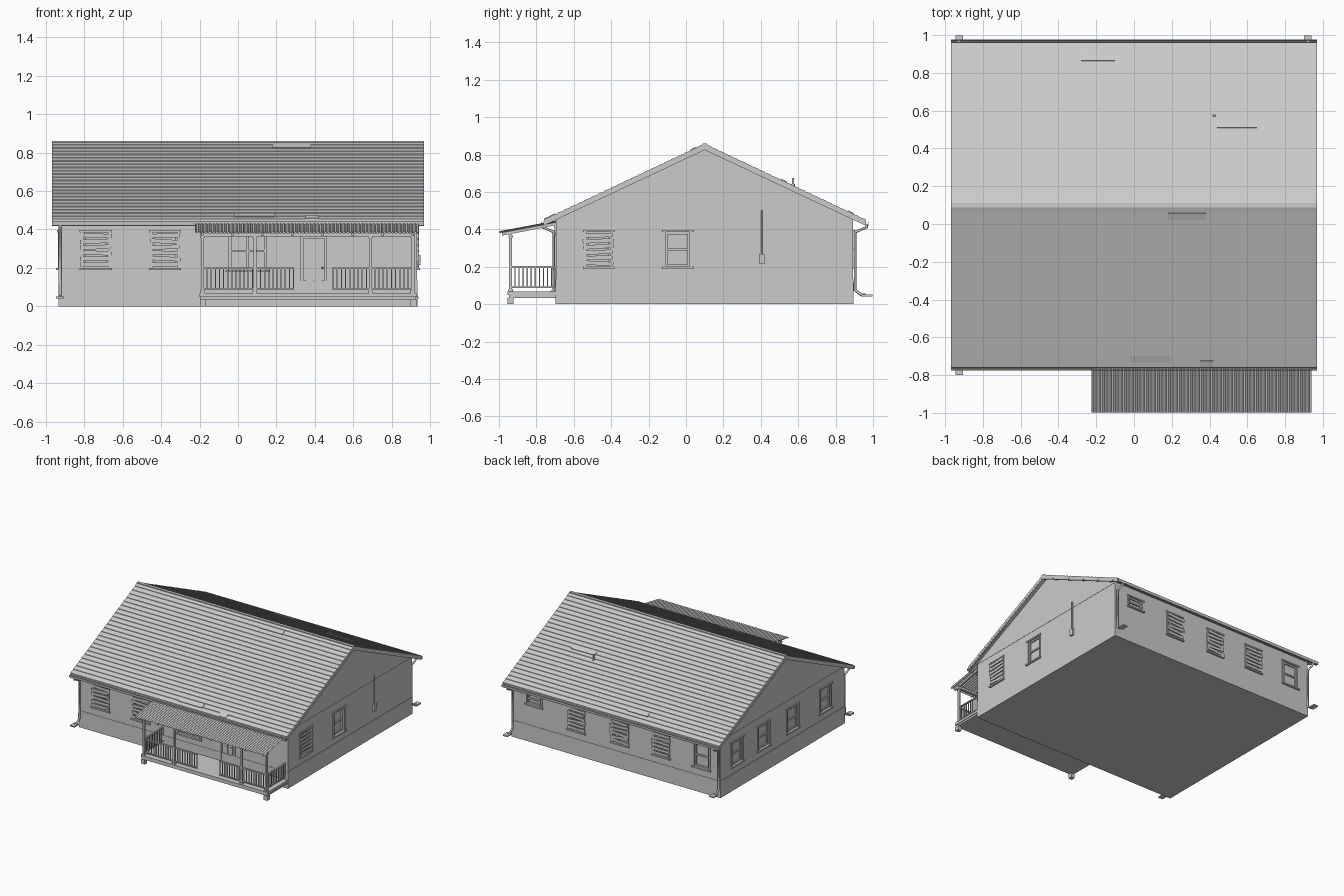
import bpy, bmesh, math, random
from mathutils import Matrix, Vector

if "Cube" in bpy.data.objects:
    bpy.data.objects.remove(bpy.data.objects["Cube"])

random.seed(4)
X, YF, YB = 0.932, -0.695, 0.893      # wall planes
RY, RZ, EAVE, SLOPE = 0.10, 0.858, 0.86, 0.472


def finish(name, bm):
    bmesh.ops.recalc_face_normals(bm, faces=bm.faces)
    me = bpy.data.meshes.new(name)
    bm.to_mesh(me)
    bm.free()
    ob = bpy.data.objects.new(name, me)
    bpy.context.collection.objects.link(ob)
    return ob


def add(bm, lo, hi, M=Matrix(), roll=0.0):
    """Box between two corners, optionally rolled about its local y, placed by M."""
    lo, hi = Vector(lo), Vector(hi)
    bmesh.ops.create_cube(bm, size=1, matrix=M @ Matrix.Translation((lo + hi) / 2)
                          @ Matrix.Rotation(roll, 4, 'Y') @ Matrix.Diagonal((*(hi - lo), 1)))


def boxes(name, items):
    bm = bmesh.new()
    for lo, hi in items:
        add(bm, lo, hi)
    return finish(name, bm)


def prism(name, pts, x0, x1):
    """Extrude a (y, z) outline along x."""
    bm = bmesh.new()
    f = bm.faces.new([bm.verts.new((x0, y, z)) for y, z in pts])
    r = bmesh.ops.extrude_face_region(bm, geom=[f])
    bmesh.ops.translate(bm, vec=(x1 - x0, 0, 0),
                        verts=[v for v in r['geom'] if isinstance(v, bmesh.types.BMVert)])
    return finish(name, bm)


def tube(name, pts, r, sides=2):
    cu = bpy.data.curves.new(name, 'CURVE')
    cu.dimensions, cu.bevel_depth, cu.bevel_resolution, cu.use_fill_caps = '3D', r, sides, True
    sp = cu.splines.new('POLY')
    sp.points.add(len(pts) - 1)
    for p, q in zip(sp.points, pts):
        p.co = (*q, 1)
    ob = bpy.data.objects.new(name, cu)
    bpy.context.collection.objects.link(ob)
    return ob


def frame(u, out, origin):
    M = Matrix.Identity(4)
    for i, v in enumerate((u, out, (0, 0, 1), origin)):
        M.col[i][:3] = v
    return M


def roof_z(y):
    return RZ - SLOPE * abs(y - RY)


# wall frames: local x runs along the wall, local y points outward
SIDE = {'front': frame((1, 0, 0), (0, -1, 0), (0, YF, 0)),
        'back': frame((1, 0, 0), (0, 1, 0), (0, YB, 0)),
        'left': frame((0, 1, 0), (-1, 0, 0), (-X, 0, 0)),
        'right': frame((0, 1, 0), (1, 0, 0), (X, 0, 0))}

# side, centre, half width, bottom, top, boarded up
WINDOWS = [('front', -.74, .068, .20, .385, True), ('front', -.38, .068, .20, .385, True),
           ('front', .05, .10, .19, .385, False),
           ('right', -.467, .068, .20, .385, True), ('right', -.045, .068, .20, .385, False),
           ('back', -.765, .068, .20, .385, False), ('back', -.405, .068, .20, .385, True),
           ('back', -.035, .068, .20, .385, True), ('back', .355, .068, .20, .385, True),
           ('back', .735, .065, .305, .385, False)]
WINDOWS += [('left', c, .068, .20, .385, False) for c in (.68, .34, -.03, -.45)]

# house body with gables, and recesses cut for openings
body = prism('house_walls', [(YF, 0), (YB, 0), (YB, roof_z(YB) - .022), (RY, RZ - .022),
                             (YF, roof_z(YF) - .022)], -X, X)
bm = bmesh.new()
for side, c, w, z0, z1, _ in WINDOWS:
    add(bm, (c - w, -.025, z0), (c + w, .02, z1), SIDE[side])
add(bm, (.34, -.02, .07), (.45, .02, .355), SIDE['front'])
cutter = finish('opening_cutter', bm)
cutter.hide_render = True
cutter.hide_set(True)
mod = body.modifiers.new('openings', 'BOOLEAN')
mod.object, mod.operation, mod.solver = cutter, 'DIFFERENCE', 'EXACT'

# foundation band and gable seam boards
boxes('foundation_band', [((-X - .003, YF - .003, 0), (X + .003, YB + .003, .135))])
boxes('gable_seam', [((s * X - .002, YF, .455), (s * X + .002, YB, .459)) for s in (-1, 1)])

# windows: casing, sash rails, glass and boards
for i, (side, c, w, z0, z1, boarded) in enumerate(WINDOWS):
    M, bm = SIDE[side], bmesh.new()
    add(bm, (c - w - .016, -.01, z1), (c + w + .016, .010, z1 + .011), M)
    add(bm, (c - w - .016, -.01, z0 - .011), (c + w + .016, .014, z0), M)
    for s in (-1, 1):
        u = c + s * (w + .003)
        add(bm, (u - .007, -.015, z0), (u + .007, .006, z1), M)
        u = c + s * (w - .009)
        add(bm, (u - .006, -.022, z0), (u + .006, -.004, z1), M)
    zm = (z0 + z1) / 2
    for z in (z0 + .006, zm, z1 - .006):
        add(bm, (c - w, -.022, z - .006), (c + w, -.004, z + .006), M)
    if w > .09:
        add(bm, (c - .006, -.022, z0), (c + .006, -.004, z1), M)
    finish('window_frame_%d' % i, bm)
    bm = bmesh.new()
    add(bm, (c - w, -.017, z0), (c + w, -.014, z1), M)
    finish('window_glass_%d' % i, bm)
    if boarded:
        bm = bmesh.new()
        for k in range(6):
            z = z0 + .018 + k * .030
            a, b = random.uniform(-.012, .006), random.uniform(-.006, .012)
            add(bm, (c - w - .006 + a, .006, z - .011), (c + w + .006 + b, .011, z + .011),
                M, random.uniform(-.07, .07))
        finish('window_boards_%d' % i, bm)

# front door
boxes('door', [((.34, YF + .008, .07), (.45, YF + .016, .355))])
boxes('door_panels', [((.355 + .043 * i, YF + .004, a), (.392 + .043 * i, YF + .010, b))
                      for i in (0, 1) for a, b in ((.09, .19), (.21, .335))])
boxes('door_frame', [((.326, YF - .008, .07), (.341, YF + .01, .367)),
                     ((.449, YF - .008, .07), (.464, YF + .01, .367)),
                     ((.326, YF - .008, .354), (.464, YF + .01, .367))])
bm = bmesh.new()
bmesh.ops.create_icosphere(bm, subdivisions=2, radius=.006, matrix=Matrix.Translation((.44, YF, .20)))
finish('door_knob', bm)

# shingled roof: stepped courses over a sloping underside
N, half = 24, []
for k in range(N):                       # eave to ridge, distances from ridge
    d0, d1 = EAVE * (1 - k / N), EAVE * (1 - (k + 1) / N)
    half += [(d0, RZ - SLOPE * d0 + .002), (d1, RZ - SLOPE * d1 - .002)]
half[-1] = (0, RZ)
outline = [(RY - d, z) for d, z in half] + [(RY + d, z) for d, z in reversed(half[:-1])]
outline += [(RY + EAVE, RZ - SLOPE * EAVE - .022), (RY, RZ - .026), (RY - EAVE, RZ - SLOPE * EAVE - .022)]
prism('shingle_roof', outline, -.968, .968)
boxes('ridge_cap', [((-.968, RY - .012, RZ - .007), (.968, RY + .012, RZ + .002))])
for s in (-1, 1):
    x = s * .961
    prism('rake_board', [(RY - EAVE, roof_z(RY - EAVE) - .032), (RY, RZ - .034),
                         (RY + EAVE, roof_z(RY + EAVE) - .032), (RY + EAVE, roof_z(RY + EAVE) - .015),
                         (RY, RZ - .015), (RY - EAVE, roof_z(RY - EAVE) - .015)], x - .006, x + .006)

# lifted shingles
bm = bmesh.new()
for x0, x1, y in ((.18, .38, .04), (-.02, .19, -.715), (.35, .42, -.74), (.44, .65, .525),
                  (-.28, -.1, .88)):
    a = math.atan(SLOPE) * (1 if y < RY else -1)
    M = Matrix.Translation(((x0 + x1) / 2, y, roof_z(y) + .002)) @ Matrix.Rotation(a, 4, 'X')
    add(bm, (-(x1 - x0) / 2, -.018, -.003), ((x1 - x0) / 2, .018, .003), M)
finish('lifted_shingles', bm)

# roof vent pipe
tube('vent_pipe', [(.425, .572, .61), (.425, .572, .675)], .006)
tube('vent_collar', [(.425, .572, .62), (.425, .572, .643)], .010)

# open gutters along both eaves
for name, y, s in (('front_gutter', RY - EAVE, -1), ('back_gutter', RY + EAVE, 1)):
    g = [(0, .445), (0, .425), (.006, .418), (.013, .421), (.016, .442),
         (.013, .442), (.011, .424), (.006, .421), (.003, .427), (.003, .445)]
    prism(name, [(y + s * a, z) for a, z in g], -.968, .968)

# downpipes with kick-out and splash block
for x, s, wall in ((-.926, -1, YF), (-.926, 1, YB), (.920, 1, YB)):
    e = RY + s * (EAVE + .007)
    p = wall + s * .011
    tube('downpipe', [(x, e, .425), (x, e, .412), (x, p, .385), (x, p, .075),
                      (x, p + s * .032, .050), (x, p + s * .055, .048)], .008)
    lo, hi = sorted((p + s * .035, p + s * .093))
    boxes('downpipe_outlet', [((x - .02, lo, .041), (x + .02, hi, .051))])

# electric meter and conduit
boxes('electric_meter', [((X, .39, .215), (X + .018, .42, .268))])
tube('meter_conduit', [(X + .006, .405, .26), (X + .006, .405, .50)], .004)

# porch deck, skirt and feet
PX0, PX1, PY = -.20, .932, -.955
boxes('porch_deck', [((PX0, PY, .048), (PX1, YF, .068))])
boxes('porch_joists', [((PX0 + .006, PY + .008, .034), (PX1 - .006, YF, .05))])
boxes('porch_feet', [((x - .016, PY, 0), (x + .016, PY + .032, .036)) for x in (-.183, .915)])

# porch posts with small bases and caps, and the beam they carry
RAILY, PL, PR = -.938, -.185, .91
bits = []
for x in (PL, .088, .69, PR):
    for h, z0, z1 in ((.008, .068, .375), (.012, .068, .082), (.012, .356, .368)):
        bits.append(((x - h, RAILY - h, z0), (x + h, RAILY + h, z1)))
boxes('porch_posts', bits)
boxes('porch_beams', [((PL - .012, RAILY - .009, .364), (PR + .012, RAILY + .009, .382)),
                      ((PL - .012, YF - .012, .405), (PR + .012, YF, .428))])

# railings: front in two runs with a gap for the door, plus both ends
bits = []


def railing(a, b, along_x, fixed):
    def bar(u0, u1, h, z0, z1):
        if along_x:
            bits.append(((u0, fixed - h, z0), (u1, fixed + h, z1)))
        else:
            bits.append(((fixed - h, u0, z0), (fixed + h, u1, z1)))
    bar(a, b, .007, .194, .203)
    bar(a, b, .005, .086, .094)
    n = round((b - a) / .022)
    for k in range(n + 1):
        u = a + .003 + (b - a - .006) * k / n
        bar(u - .003, u + .003, .003, .09, .197)


railing(PL, .292, True, RAILY)
railing(.492, PR, True, RAILY)
railing(RAILY, YF, False, PL)
railing(RAILY, YF, False, PR)
boxes('porch_railings', bits)

# corrugated porch roof on sloping rafters
bm, prev = bmesh.new(), None
ribs, steps = 60, 4
for k in range(ribs * steps + 1):
    x = -.225 + 1.165 * k / (ribs * steps)
    dz = .004 * math.cos(2 * math.pi * k / steps)
    cur = [bm.verts.new((x, -.998, .384 + dz)), bm.verts.new((x, YF, .441 + dz))]
    if prev:
        bm.faces.new((prev[0], cur[0], cur[1], prev[1]))
    prev = cur
sheet = finish('corrugated_porch_roof', bm)
sheet.modifiers.new('thickness', 'SOLIDIFY').thickness = .002
for k in range(8):
    x = PL + (PR - PL) * k / 7
    prism('porch_rafter', [(-.985, .366), (YF, .422), (YF, .437), (-.985, .382)], x - .006, x + .006)
